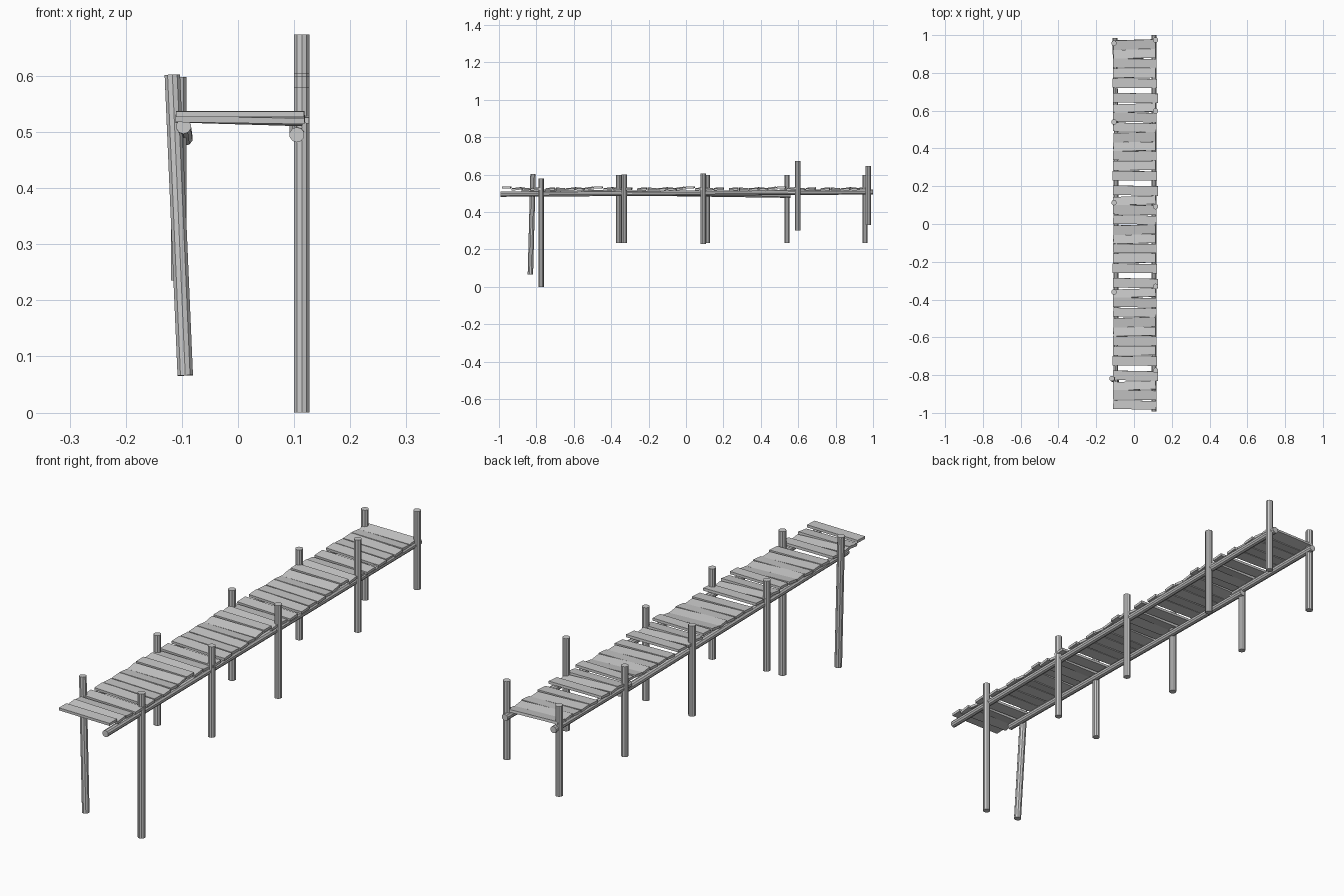
import bpy, bmesh, math
from mathutils import Vector, Matrix


def rod(name, a, b, r, sides=10):
    """Flat-faced round timber between two points."""
    a, b = Vector(a), Vector(b)
    d = b - a
    bm = bmesh.new()
    bmesh.ops.create_cone(bm, cap_ends=True, segments=sides, radius1=r,
                          radius2=r, depth=d.length)
    rot = Vector((0, 0, 1)).rotation_difference(d.normalized()).to_matrix().to_4x4()
    bm.transform(Matrix.Translation((a + b) / 2) @ rot)
    return finish(name, bm)


def board(name, x, y, z, length, width, thick, rx, ry, rz):
    """Box plank with small tilts."""
    bm = bmesh.new()
    bmesh.ops.create_cube(bm, size=1)
    m = (Matrix.Translation((x, y, z)) @ Matrix.Rotation(rz, 4, 'Z')
         @ Matrix.Rotation(ry, 4, 'Y') @ Matrix.Rotation(rx, 4, 'X')
         @ Matrix.Diagonal((length, width, thick, 1)))
    bm.transform(m)
    return finish(name, bm)


def finish(name, bm):
    me = bpy.data.meshes.new(name)
    bm.to_mesh(me)
    bm.free()
    ob = bpy.data.objects.new(name, me)
    bpy.context.collection.objects.link(ob)
    return ob


# right posts: y, bottom, top
for y, lo, hi in [(-0.775, 0, 0.58), (-0.33, 0.235, 0.6), (0.092, 0.23, 0.605),
                  (0.598, 0.302, 0.674), (0.974, 0.33, 0.645)]:
    rod("right_post", (0.114, y, lo), (0.114, y, hi), 0.0145)

# left posts, the front one leaning
for y in (-0.36, 0.113, 0.54, 0.957):
    rod("left_post", (-0.106, y, 0.235), (-0.106, y, 0.598), 0.0145)
rod("left_post_leaning", (-0.094, -0.832, 0.066), (-0.117, -0.818, 0.602), 0.0145)

# long rails under the deck
rod("right_rail", (0.105, -0.992, 0.495), (0.105, 1.0, 0.507), 0.0135)
rod("left_rail_front", (-0.097, -0.88, 0.51), (-0.094, 0.56, 0.489), 0.0135)
rod("left_rail_back", (-0.098, 0.5, 0.507), (-0.1, 0.985, 0.507), 0.0135)

# repeating run of nine planks: y offset, x, z, length, width, tilts
run = [
    (0.024, 0.008, 0.524, 0.238, 0.050, 0.06, 0.015, -0.02),
    (0.077, 0.002, 0.521, 0.226, 0.044, -0.10, 0.030, 0.03),
    (0.126, 0.004, 0.524, 0.230, 0.050, 0.12, 0.015, -0.02),
    (0.179, 0.004, 0.532, 0.228, 0.046, 0.02, 0.000, -0.02),
    (0.231, 0.002, 0.525, 0.222, 0.050, 0.15, 0.020, 0.03),
    (0.281, 0.002, 0.523, 0.224, 0.046, -0.10, 0.025, 0.02),
    (0.330, 0.004, 0.522, 0.232, 0.048, 0.08, 0.020, -0.01),
    (0.382, 0.001, 0.521, 0.226, 0.049, -0.05, 0.030, 0.01),
    (0.436, 0.004, 0.522, 0.236, 0.049, 0.06, 0.025, -0.01),
]
for start in (1.181, 0.691, 0.201, -0.289, -0.779):
    for off, x, z, ln, w, rx, ry, rz in run:
        y = start - off
        if abs(y) < 0.98:
            board("deck_plank", x, y, z, ln, w, 0.0105, rx, ry, rz)
